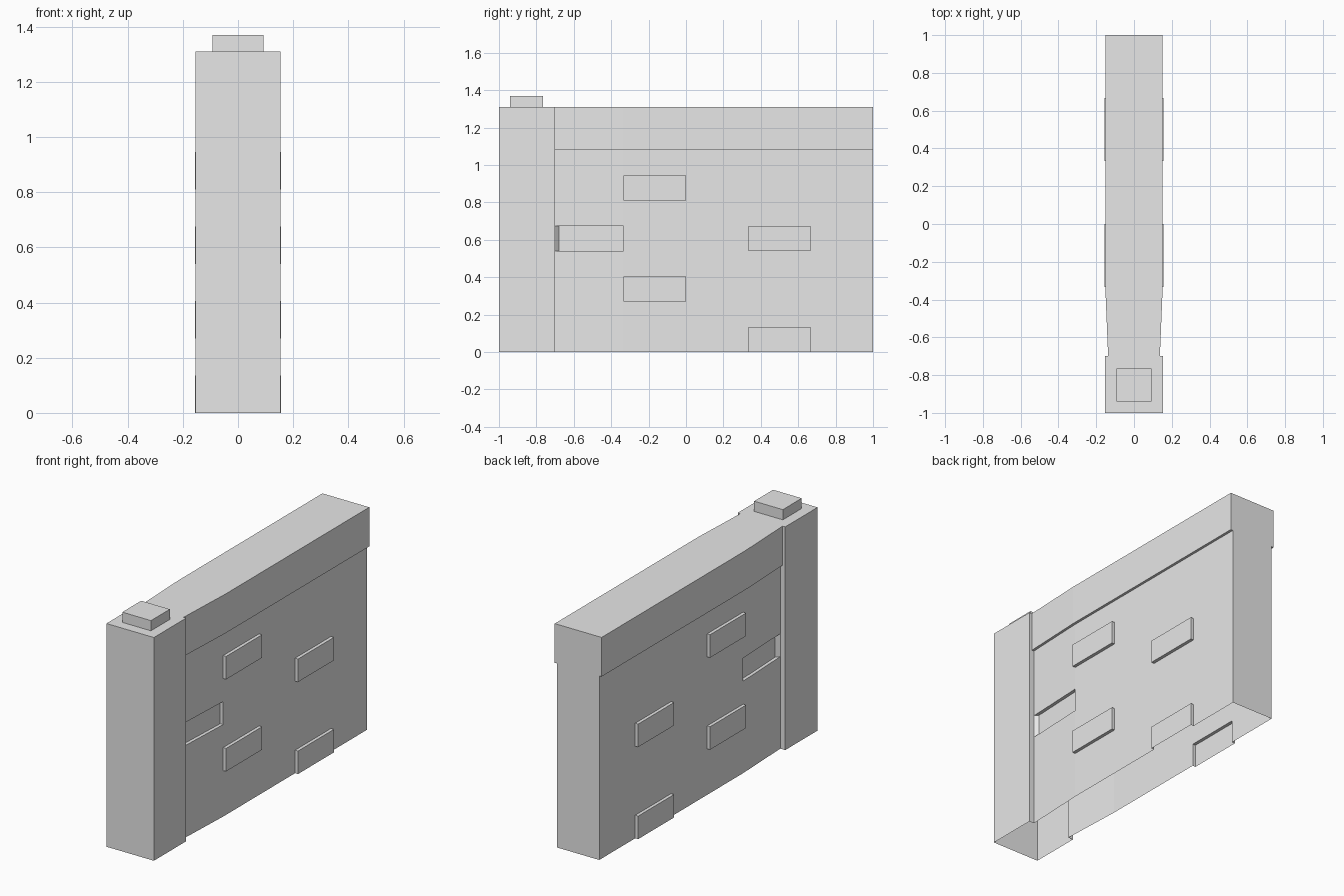
import bpy
import bmesh
from mathutils import Vector

cube = bpy.data.objects.get("Cube")
if cube:
    bpy.data.objects.remove(cube, do_unlink=True)

# Single plain stone colour
GREY = (0.8, 0.8, 0.8, 1.0)
stone = bpy.data.materials.new("plain_grey")
stone.use_nodes = True
stone.diffuse_color = GREY
stone.node_tree.nodes["Principled BSDF"].inputs["Base Color"].default_value = GREY

PILLAR_HALF, WALL_TOP, JOIN_Y = 0.154, 1.31, -0.7
ROW = 0.135          # height of one brick course
COPING_Z = 8 * ROW   # underside of the overhanging coping
WALL_HALF, JOIN_HALF, OVERHANG, RELIEF = 0.137, 0.122, 0.015, 0.019


def finish(bm, name):
    bmesh.ops.recalc_face_normals(bm, faces=bm.faces)
    mesh = bpy.data.meshes.new(name)
    bm.to_mesh(mesh)
    bm.free()
    mesh.materials.append(stone)
    obj = bpy.data.objects.new(name, mesh)
    bpy.context.collection.objects.link(obj)
    return obj


def open_box(name, lo, hi, open_back=False):
    """Box without a bottom, optionally without its +y side."""
    lo, hi = Vector(lo), Vector(hi)
    bm = bmesh.new()
    bmesh.ops.create_cube(bm, size=1)
    bmesh.ops.scale(bm, vec=hi - lo, verts=bm.verts)
    bmesh.ops.translate(bm, vec=(lo + hi) / 2, verts=bm.verts)
    bm.normal_update()
    gone = [f for f in bm.faces
            if f.normal.z < -0.9 or (open_back and f.normal.y > 0.9)]
    bmesh.ops.delete(bm, geom=gone, context="FACES")
    if open_back:
        # Narrow return strips where the pillar meets the thinner wall
        for s in (-1, 1):
            bm.faces.new([bm.verts.new((s * x, hi.y, z)) for x, z in
                          ((JOIN_HALF, lo.z), (hi.x, lo.z),
                           (hi.x, hi.z), (JOIN_HALF, hi.z))])
        bmesh.ops.remove_doubles(bm, verts=bm.verts, dist=0.0001)
    return finish(bm, name)


def build_wall():
    """Hollow wall lofted along y, with raised bricks and one missing brick."""
    columns = [JOIN_Y] + [i / 3 for i in range(-1, 4)]
    rows = [(i * ROW, 0) for i in range(9)]
    rows += [(COPING_Z, OVERHANG), (WALL_TOP, OVERHANG)]
    bm = bmesh.new()
    loops = []
    for y in columns:
        half = JOIN_HALF if y == JOIN_Y else WALL_HALF
        right = [bm.verts.new((-half - o, y, z)) for z, o in rows]
        left = [bm.verts.new((half + o, y, z)) for z, o in rows]
        loops.append(right + left[::-1])
    cells = {}
    last = len(loops[0]) - 1
    for c, (a, b) in enumerate(zip(loops, loops[1:])):
        for r in range(last):
            cells[c, r] = bm.faces.new((a[r], a[r + 1], b[r + 1], b[r]))
    bm.faces.new(loops[-1])

    # Brick cells as (column, course); the first column holds the missing one
    for c, r in ((1, 6), (1, 2), (3, 4), (3, 0), (0, 4)):
        for side, index in ((-1, r), (1, last - 1 - r)):
            face = cells[c, index]
            made = bmesh.ops.extrude_face_region(bm, geom=[face])["geom"]
            for v in (g for g in made if isinstance(g, bmesh.types.BMVert)):
                if c:
                    v.co.x += side * RELIEF
                else:
                    v.co.x -= side * RELIEF
                    if v.co.y < JOIN_Y + 0.01:
                        v.co.y += 0.02
            if face.is_valid:
                bm.faces.remove(face)

    # Keep the underside open
    under = [f for f in bm.faces if all(v.co.z < 0.001 for v in f.verts)]
    bmesh.ops.delete(bm, geom=under, context="FACES")
    return finish(bm, "wall")


# Parts
build_wall()
open_box("end_pillar", (-PILLAR_HALF, -1, 0), (PILLAR_HALF, JOIN_Y, WALL_TOP), True)
open_box("pillar_cap", (-0.093, -0.94, WALL_TOP), (0.093, -0.765, 1.37))
